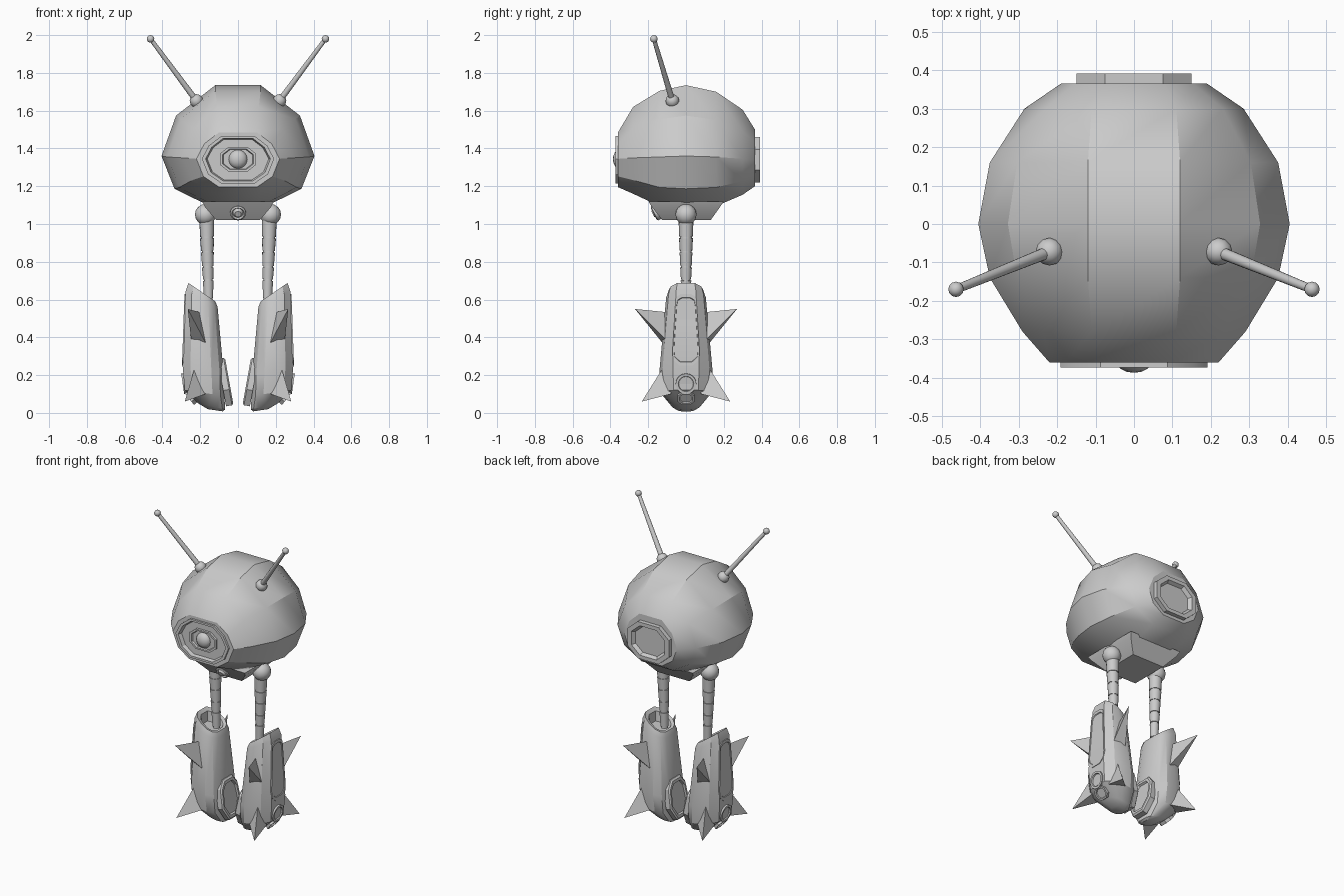
import bpy, bmesh, math
from mathutils import Vector, Matrix

if "Cube" in bpy.data.objects:
    bpy.data.objects.remove(bpy.data.objects["Cube"])

grey = bpy.data.materials.new("light_grey")
grey.diffuse_color = (0.6, 0.6, 0.6, 1)
grey.use_nodes = True
grey.node_tree.nodes["Principled BSDF"].inputs["Base Color"].default_value = grey.diffuse_color


def finish(name, bm, mirror="", angle=30):
    """Turn a bmesh into a named object, mirrored across the given axes."""
    bmesh.ops.recalc_face_normals(bm, faces=bm.faces)
    me = bpy.data.meshes.new(name)
    bm.to_mesh(me)
    bm.free()
    me.materials.append(grey)
    me.shade_smooth()
    me.set_sharp_from_angle(angle=math.radians(angle))
    ob = bpy.data.objects.new(name, me)
    bpy.context.collection.objects.link(ob)
    if mirror:
        mod = ob.modifiers.new("mirror", 'MIRROR')
        mod.use_axis = ("x" in mirror, "y" in mirror, False)
        mod.use_mirror_merge = False
    return ob


def loft(name, rings, mirror="", angle=30):
    """Skin a list of closed rings and cap both ends."""
    bm = bmesh.new()
    rows = [[bm.verts.new(p) for p in r] for r in rings]
    n = len(rows[0])
    for a, b in zip(rows, rows[1:]):
        for i in range(n):
            j = (i + 1) % n
            bm.faces.new((a[i], a[j], b[j], b[i]))
    bm.faces.new(rows[0])
    bm.faces.new(rows[-1])
    return finish(name, bm, mirror, angle)


def plate(name, outline, origin, normal, steps, mirror=""):
    """Stepped plate: steps are (outline scale, height along normal)."""
    n = Vector(normal).normalized()
    right = Vector((0, 0, 1)).cross(n).normalized()
    up = n.cross(right)
    o = Vector(origin)
    return loft(name, [[o + right * u * s + up * v * s + n * h for u, v in outline]
                       for s, h in steps], mirror)


def both(half):
    """Complete a right-hand outline with its left-hand mirror."""
    return half + [(-u, v) for u, v in reversed(half)]


def circle(r, n=16):
    return [(r * math.cos(2 * math.pi * i / n), r * math.sin(2 * math.pi * i / n))
            for i in range(n)]


def ball(name, c, r, mirror="", scale=(1, 1, 1), seg=16):
    bm = bmesh.new()
    bmesh.ops.create_uvsphere(bm, u_segments=seg, v_segments=seg // 2, radius=r,
                              matrix=Matrix.Translation(c) @ Matrix.Diagonal((*scale, 1)))
    return finish(name, bm, mirror, 50)


def rod(name, a, b, r1, r2, mirror=""):
    a, b = Vector(a), Vector(b)
    d = b - a
    bm = bmesh.new()
    m = Matrix.Translation((a + b) / 2) @ d.to_track_quat('Z', 'Y').to_matrix().to_4x4()
    bmesh.ops.create_cone(bm, cap_ends=True, segments=16, radius1=r1, radius2=r2,
                          depth=d.length, matrix=m)
    return finish(name, bm, mirror)


# Head shell: faceted sections along y (y, half width, flat, centre z, up, down)
sections = [(-.36, .22, .10, 1.345, .14, .15), (-.28, .29, .11, 1.35, .27, .19),
            (-.14, .375, .12, 1.355, .35, .26), (0, .405, .12, 1.36, .375, .28),
            (.16, .375, .12, 1.355, .345, .26), (.30, .285, .11, 1.345, .26, .19),
            (.365, .19, .08, 1.34, .16, .14)]
rings = []
for y, w, f, cz, up, dn in sections:
    half = [(f, cz + up), (.81 * w, cz + .57 * up), (w, cz),
            (.83 * w, cz - .62 * dn), (f, cz - dn)]
    rings.append([(x, y, z) for x, z in both(half)])
# Recess in the front of the head, with a raised lip
front = rings[0]
lip = [(.87, -.36), (.87, -.373), (.78, -.373), (.74, -.35)]
for s, y in lip:
    rings.insert(0, [(x * s, y, 1.343 + (z - 1.343) * s) for x, _, z in front])
loft("head", rings)

# Eye
eye = both([(.05, .065), (.095, .03), (.095, -.03), (.05, -.065)])
plate("eye_socket", eye, (0, -.345, 1.343), (0, -1, 0),
      [(1, 0), (1, .02), (.85, .02), (.8, .01)])
ball("eye_lens", (0, -.352, 1.343), .05, scale=(1, .7, 1))

# Back vent ring
vent = both([(.075, .12), (.15, .055), (.15, -.055), (.075, -.12)])
plate("back_ring", vent, (0, .34, 1.34), (0, 1, 0),
      [(1, 0), (1, .052), (.8, .052), (.7, .03)])

# Chin block and its small lamp
loft("chin", [[(-w, f, z), (w, f, z), (w, b, z), (-w, b, z)]
              for w, f, b, z in ((.19, -.2, .2, 1.12), (.175, -.18, .18, 1.09),
                                 (.115, -.125, .13, 1.02))])
plate("chin_lamp", circle(.042), (0, -.14, 1.07), (0, -1, -.5),
      [(1, -.02), (1, .03), (.8, .035), (.65, .025), (.4, .04)])

# Antennae
base, tip = Vector((.22, -.072, 1.652)), Vector((.463, -.17, 1.98))
ball("antenna_base", base, .036, "x", seg=12)
rod("antenna_rod", base, tip, .016, .011, "x")
ball("antenna_tip", tip, .02, "x", seg=12)

# Hip ball and segmented upper leg
ball("hip", (.172, 0, 1.05), .056, "x")
cuts = [1.03, .925, .85, .77, .70, .60]
for i, (z1, z2) in enumerate(zip(cuts, cuts[1:])):
    r = .04 - .003 * i
    x1, x2 = .166 - .002 * i, .164 - .002 * i
    rod("thigh_segment_%d" % (i + 1), (x1, 0, z1), (x2, 0, z2 + .008), r, r - .004, "x")
    rod("thigh_joint_%d" % (i + 1), (x2, 0, z2 + .012), (x2, 0, z2 - .004), r - .008, r - .008, "x")

# Lower leg shell (inner x, outer x, half depth, inner z, outer z)
shape = [(1, .5), (.62, .88), (.2, 1), (-.4, 1), (-.8, .8), (-1, .45)]
shape = shape + [(u, -v) for u, v in reversed(shape)]


def shin_ring(xi, xo, hy, zi, zo):
    cx, hx = (xi + xo) / 2, (xo - xi) / 2
    return [(cx + u * hx, v * hy, (zi + zo) / 2 + u * (zo - zi) / 2) for u, v in shape]


shin = [(.14, .24, .055, .555, .605), (.135, .245, .07, .592, .668),
        (.12, .262, .092, .59, .688), (.108, .277, .105, .56, .645),
        (.075, .293, .14, .20, .25), (.072, .282, .13, .09, .12),
        (.068, .21, .07, .018, .05), (.08, .16, .04, .008, .02)]
loft("lower_leg", [shin_ring(*s) for s in shin], "x")

# Long outer panel, round lamps and inner shield on each lower leg
panel = both([(.025, .19), (.05, .175), (.056, .14), (.072, -.12), (.068, -.16), (.035, -.19)])
plate("leg_panel", panel, (.284, 0, .44), (1, 0, .035),
      [(1, -.03), (1, .006), (.9, .006), (.88, .001)], "x")
plate("ankle_lamp", circle(.055), (.281, 0, .155), (1, 0, -.15),
      [(1, -.03), (1, .012), (.75, .012), (.7, .004)], "x")
plate("heel_lamp", both([(.022, .04), (.045, .018), (.045, -.018), (.022, -.04)]),
      (.25, 0, .08), (.75, 0, -.6), [(1, -.03), (1, .01), (.75, .01), (.7, .002)], "x")
shield = both([(.045, .13), (.085, .08), (.095, -.04), (.045, -.125)])
plate("inner_shield", shield, (.046, 0, .165), (-1, 0, .18),
      [(1, -.04), (1, -.008), (.92, 0), (.78, 0), (.74, -.012)], "x")


# Spikes, front and back of each lower leg
def spike(name, base, apex):
    bm = bmesh.new()
    b = [bm.verts.new(p) for p in base]
    t = bm.verts.new(apex)
    bm.faces.new(b)
    for i in range(3):
        bm.faces.new((b[i], b[(i + 1) % 3], t))
    finish(name, bm, "xy")


spike("upper_spike", [(.19, -.07, .53), (.155, -.1, .34), (.245, -.08, .36)], (.266, -.27, .55))
spike("lower_spike", [(.215, -.09, .29), (.145, -.1, .11), (.262, -.08, .10)], (.282, -.234, .06))
